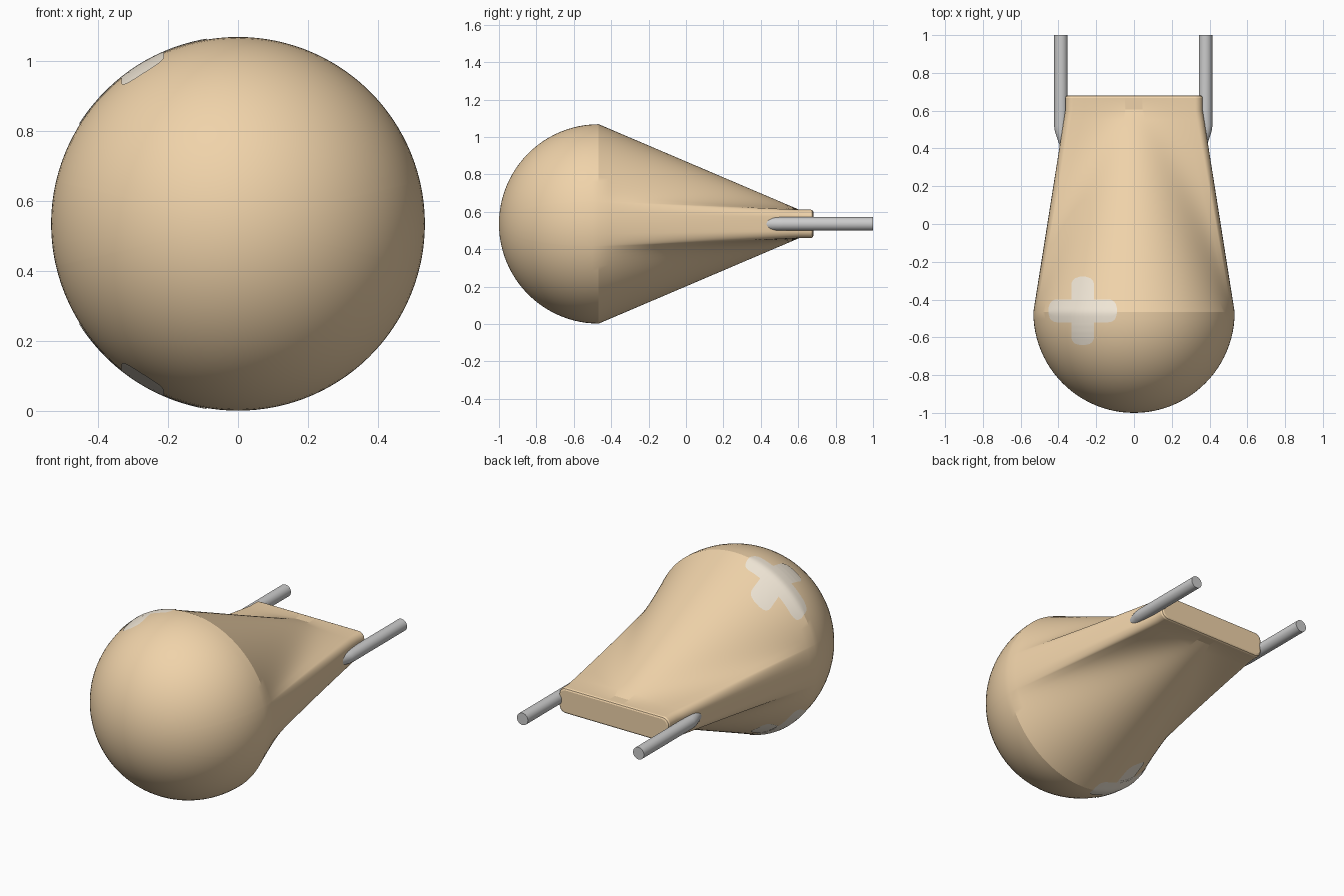
import bpy, bmesh
from math import sin, cos, tan, pi, radians, atan2, sqrt
from mathutils import Vector
from mathutils.bvhtree import BVHTree

if "Cube" in bpy.data.objects:
    bpy.data.objects.remove(bpy.data.objects["Cube"])

R, YC, ZC = 0.533, -0.467, 0.535      # bulb radius, centre
HW, HH, CR = 0.363, 0.076, 0.04       # base half width, half height, corner radius


def material(name, col):
    m = bpy.data.materials.new(name)
    m.diffuse_color = (*col, 1)
    m.use_nodes = True
    m.node_tree.nodes["Principled BSDF"].inputs["Base Color"].default_value = m.diffuse_color
    return m


def finish(bm, name, mat=None, angle=20):
    bmesh.ops.recalc_face_normals(bm, faces=bm.faces)
    me = bpy.data.meshes.new(name)
    bm.to_mesh(me)
    bm.free()
    ob = bpy.data.objects.new(name, me)
    bpy.context.collection.objects.link(ob)
    if mat:
        me.materials.append(mat)
    bpy.ops.object.select_all(action='DESELECT')
    ob.select_set(True)
    bpy.context.view_layer.objects.active = ob
    bpy.ops.object.shade_smooth_by_angle(angle=radians(angle))
    return ob


def rounded_rect(hw, hh, r):
    # first quadrant, then mirrored into the full loop
    a0, a1 = atan2(hh - r, hw), atan2(hh, hw - r)
    q = [(hw, hw * tan(a0 * i / 3)) for i in range(3)]
    q += [(hw - r + r * cos(i * pi / 20), hh - r + r * sin(i * pi / 20)) for i in range(10)]
    q += [(hh / tan(a1 + (pi / 2 - a1) * i / 26), hh) for i in range(26)]
    q.append((0, hh))
    half = q + [(-x, z) for x, z in q[-2::-1]]
    return half + [(x, -z) for x, z in half[-2:0:-1]]


tan_mat = material("bulb_tan", (0.87, 0.65, 0.40))
cream = material("patch_cream", (0.87, 0.79, 0.67))

# Bulb body: hemisphere, then a ruled loft from circle to rounded rectangle
rect = rounded_rect(HW, HH, CR)
ang = [atan2(z, x) for x, z in rect]
circle = [(R * cos(a), R * sin(a)) for a in ang]
rings = []
for i in range(1, 25):
    t = i / 24 * pi / 2
    rings.append((YC - R * cos(t), [(x * sin(t), z * sin(t)) for x, z in circle]))
for i in range(1, 21):
    t = i / 20
    rings.append((YC + (0.605 - YC) * t,
                  [(c[0] + (p[0] - c[0]) * t, c[1] + (p[1] - c[1]) * t) for c, p in zip(circle, rect)]))
for y, d in ((0.668, 0), (0.677, 0.004), (0.681, 0.012)):
    rings.append((y, [(x * (1 - d / HW), z * (1 - d / HH)) for x, z in rect]))

bm = bmesh.new()
loops = [[bm.verts.new((x, y, ZC + z)) for x, z in pts] for y, pts in rings]
n = len(rect)
for a, b in zip(loops, loops[1:]):
    for i in range(n):
        bm.faces.new((a[i], a[(i + 1) % n], b[(i + 1) % n], b[i]))
tip = bm.verts.new((0, YC - R, ZC))
for i in range(n):
    bm.faces.new((tip, loops[0][(i + 1) % n], loops[0][i]))
bm.faces.new(loops[-1])
bmesh.ops.recalc_face_normals(bm, faces=bm.faces)
tree = BVHTree.FromBMesh(bm)
finish(bm, "bulb_body", tan_mat)


# Cross-shaped patches projected onto the top and bottom of the bulb
def cross_patch(name, side):
    bm = bmesh.new()
    L, W, C = 0.18, 0.06, 0.045

    def grid(u0, u1, turn):
        rows = []
        for i in range(17):
            u = u0 + (u1 - u0) * i / 16
            e = max(0, u - (L - C))
            w = W - C + sqrt(max(0, C * C - e * e))
            row = []
            for j in range(9):
                v = w * (j / 4 - 1)
                x = -0.27 + u * cos(turn) - v * sin(turn)
                y = -0.46 + u * sin(turn) + v * cos(turn)
                hit, nor, _, _ = tree.ray_cast(Vector((x, y, ZC + side * 2)), Vector((0, 0, -side)))
                row.append(bm.verts.new(hit + nor * 0.003))
            rows.append(row)
        for a, b in zip(rows, rows[1:]):
            for j in range(8):
                f = (a[j], b[j], b[j + 1], a[j + 1])
                bm.faces.new(f if side > 0 else f[::-1])

    grid(-W, W, 0)
    for k in range(4):
        grid(W, L, k * pi / 2)
    bmesh.ops.remove_doubles(bm, verts=bm.verts, dist=0.0005)
    finish(bm, name, cream, 40)


cross_patch("top_patch", 1)
cross_patch("bottom_patch", -1)


# Wire legs: straight rods that bend inward and sink into the body
def leg(name, x, s):
    bm = bmesh.new()
    path = [(x, 1.0), (x, 0.52), (x - s * 0.004, 0.49), (x - s * 0.035, 0.40), (x - s * 0.07, 0.30)]
    loops = []
    for px, py in path:
        loops.append([bm.verts.new((px + 0.036 * cos(k * pi / 16), py, ZC + 0.036 * sin(k * pi / 16)))
                      for k in range(32)])
    for a, b in zip(loops, loops[1:]):
        for k in range(32):
            bm.faces.new((a[k], a[(k + 1) % 32], b[(k + 1) % 32], b[k]))
    bm.faces.new(loops[0])
    bm.faces.new(loops[-1])
    finish(bm, name, None, 30)


leg("left_leg", -0.387, -1)
leg("right_leg", 0.379, 1)
